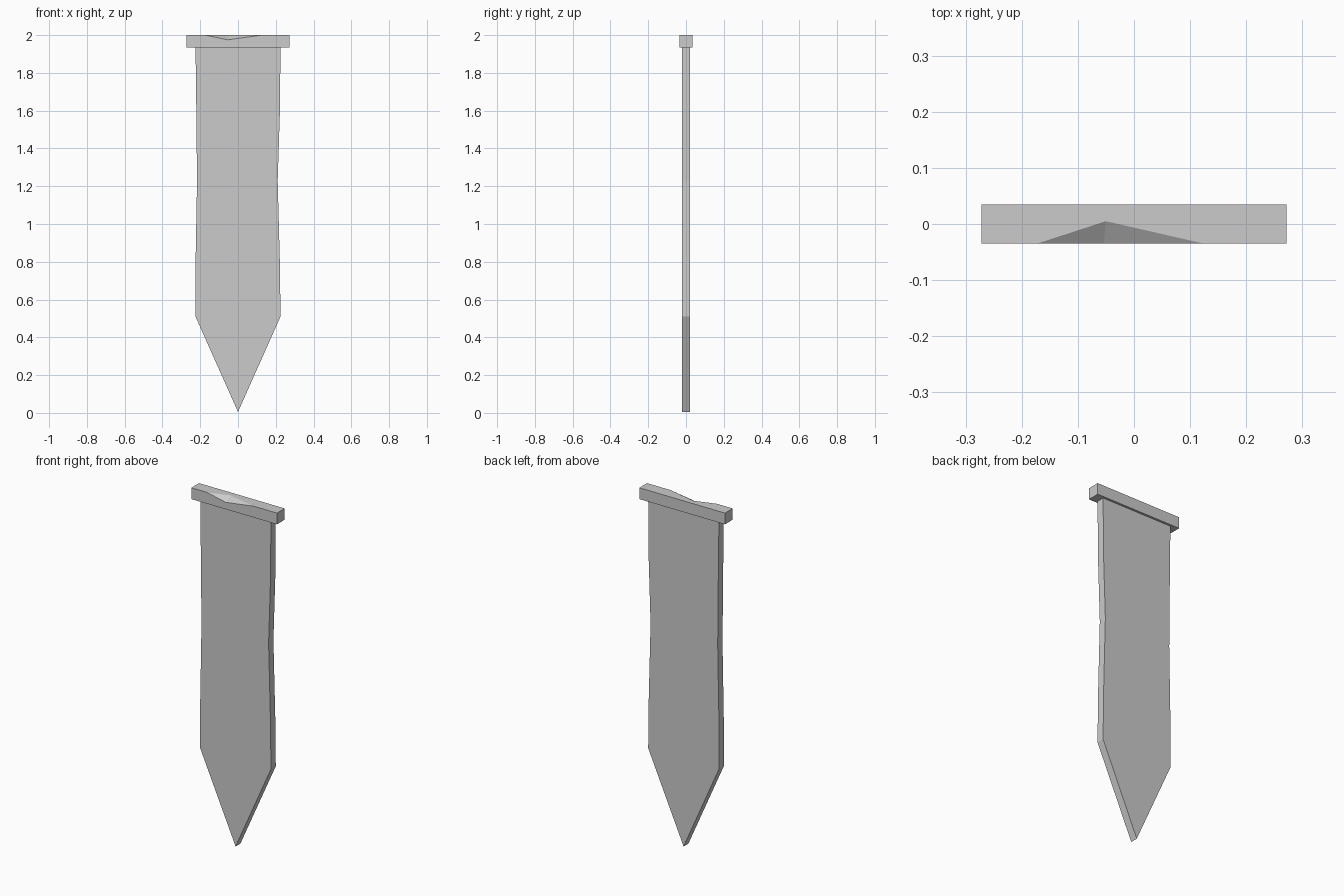
import bpy
import bmesh

cube = bpy.data.objects.get("Cube")
if cube:
    bpy.data.objects.remove(cube, do_unlink=True)

grey = bpy.data.materials.new("plain_grey")
grey.use_nodes = True
colour = (0.6, 0.6, 0.6, 1)
grey.diffuse_color = colour
grey.node_tree.nodes["Principled BSDF"].inputs["Base Color"].default_value = colour


def finish(name, bm):
    bmesh.ops.recalc_face_normals(bm, faces=bm.faces[:])
    mesh = bpy.data.meshes.new(name)
    bm.to_mesh(mesh)
    bm.free()
    mesh.materials.append(grey)
    obj = bpy.data.objects.new(name, mesh)
    bpy.context.collection.objects.link(obj)
    return obj


# Flat pointed blade with slightly worn sides
outline = [(0, 0.005), (0.225, 0.51), (0.222, 0.78), (0.21, 1.23), (0.222, 1.6),
           (0.225, 1.95), (-0.225, 1.95), (-0.22, 1.55), (-0.217, 1.22), (-0.225, 0.78),
           (-0.225, 0.51)]
half = 0.022
bm = bmesh.new()
face = bm.faces.new([bm.verts.new((x, -half, z)) for x, z in outline])
extruded = bmesh.ops.extrude_face_region(bm, geom=[face])
bmesh.ops.translate(bm, vec=(0, 2 * half, 0),
                    verts=[v for v in extruded["geom"] if isinstance(v, bmesh.types.BMVert)])
finish("stake_blade", bm)

# Head bar with a chipped front top edge
w, d, low, top = 0.272, 0.035, 1.935, 2.0
chip_x, chip_y, chip_z = -0.05, 0.005, 1.975
bm = bmesh.new()
v = {name: bm.verts.new(co) for name, co in {
    "fl": (-w, -d, low), "fr": (w, -d, low), "br": (w, d, low), "bl": (-w, d, low),
    "FL": (-w, -d, top), "FR": (w, -d, top), "BR": (w, d, top), "BL": (-w, d, top),
    "chip_l": (-0.173, -d, top), "chip_r": (0.125, -d, top),
    "chip_back": (chip_x, chip_y, top), "chip_low": (chip_x - 0.004, -d, chip_z),
}.items()}
for loop in ("fl bl br fr", "bl BL BR br", "fl FL BL bl", "fr br BR FR",
             "fl fr FR chip_r chip_low chip_l FL",
             "FL chip_l chip_back BL", "chip_back chip_r FR BR", "chip_back BR BL",
             "chip_l chip_low chip_back", "chip_low chip_r chip_back"):
    bm.faces.new([v[name] for name in loop.split()])
finish("stake_head", bm)
